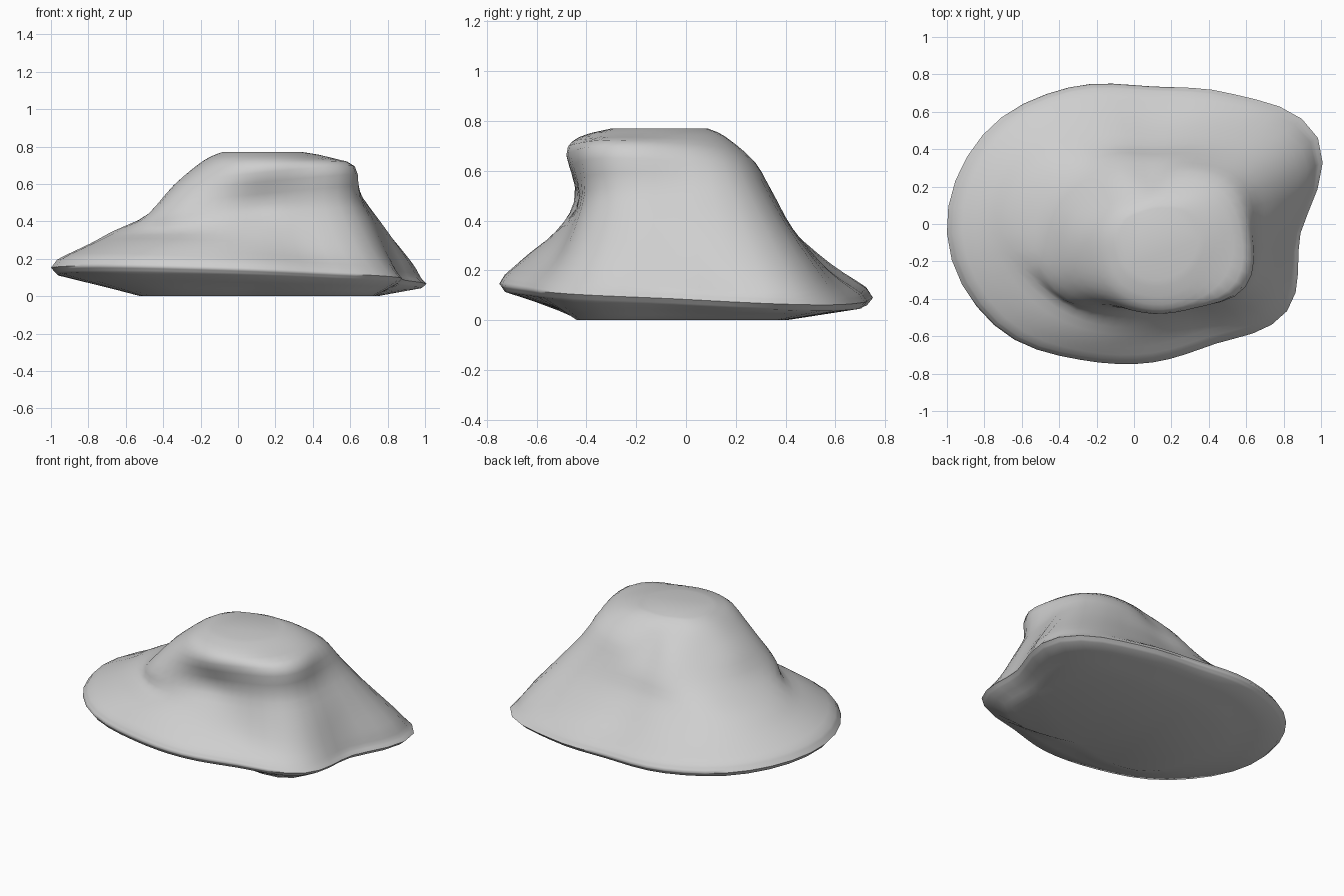
import bpy, bmesh, math

default = bpy.data.objects.get("Cube")
if default:
    bpy.data.objects.remove(default)

CENTRE_X, CENTRE_Y = 0.1, -0.05
SIDES = 48       # points around each contour
STEPS = 3        # vertical steps between contours

# Contour radii every 30 degrees, counter-clockwise from +x
FOOT = [.62, .70, .52, .45, .50, .58, .62, .60, .43, .32, .42, .66]
RIM = [.79, 1.02, .86, .785, .90, 1.05, 1.1, .98, .78, .69, .68, .83]
SHELF = [.73, .92, .71, .61, .72, .86, .89, .79, .65, .56, .56, .73]
SLOPE = [.65, .73, .55, .47, .55, .72, .77, .64, .53, .46, .48, .64]
RECESS = [.56, .59, .46, .40, .46, .53, .57, .60, .46, .38, .43, .57]
LIP = [.51, .48, .38, .30, .35, .38, .44, .46, .43, .43, .46, .56]
SHOULDER = [.38, .33, .24, .20, .20, .24, .28, .31, .36, .38, .39, .39]

# radii, scale, height, tilt along x, tilt along y
CONTOURS = [
    (FOOT, 1, 0, 0, 0),
    (RIM, .97, .085, -.03, -.04),
    (RIM, 1, .115, -.035, -.04),
    (RIM, .97, .15, -.045, -.04),
    (SHELF, 1, .24, -.05, -.04),
    (SLOPE, 1, .36, .02, 0),
    (RECESS, 1, .48, .08, 0),
    (LIP, 1, .62, .1, -.06),
    (SHOULDER, 1, .73, .03, 0),
    (SHOULDER, .65, .77, 0, 0),
]


def spline(a, b, c, d, t):
    """Smooth curve from b to c, guided by a and d."""
    return b + t / 2 * (c - a + t * (2 * a - 5 * b + 4 * c - d
                                     + t * (3 * (b - c) + d - a)))


def contour_points(radii, scale, height, tilt_x, tilt_y):
    """Closed outline around the shared centre."""
    count = len(radii)
    points = []
    for i in range(SIDES):
        place = i * count / SIDES
        k = int(place)
        near = [radii[(k + j) % count] for j in (-1, 0, 1, 2)]
        radius = spline(*near, place - k) * scale
        angle = math.tau * i / SIDES
        x = CENTRE_X + radius * math.cos(angle)
        y = CENTRE_Y + radius * math.sin(angle)
        points.append((x, y, height + tilt_x * x + tilt_y * y))
    return points


def loft(rings):
    """Add smooth in-between rings, keeping the foot crisp."""
    result = []
    last = len(rings) - 1
    for k in range(last):
        quad = [rings[min(max(k + j, 0), last)] for j in (-1, 0, 1, 2)]
        for s in range(STEPS):
            t = s / STEPS
            ring = []
            for a, b, c, d in zip(*quad):
                if k < 3:
                    ring.append([p + (q - p) * t for p, q in zip(b, c)])
                else:
                    ring.append([spline(*v, t) for v in zip(a, b, c, d)])
            result.append(ring)
    return result + [rings[last]]


# Rock body: stacked contours closed by a flat base and a flat crown
bm = bmesh.new()
rings = loft([contour_points(*c) for c in CONTOURS])
layers = [[bm.verts.new(p) for p in ring] for ring in rings]
for low, high in zip(layers, layers[1:]):
    for i in range(SIDES):
        j = (i + 1) % SIDES
        bm.faces.new((low[i], low[j], high[j], high[i]))
bm.faces.new(layers[0][::-1])
bm.faces.new(layers[-1])
bmesh.ops.recalc_face_normals(bm, faces=bm.faces)

mesh = bpy.data.meshes.new("rock")
bm.to_mesh(mesh)
bm.free()
rock = bpy.data.objects.new("rock", mesh)
bpy.context.collection.objects.link(rock)

# Plain stone colour
stone = bpy.data.materials.new("light_grey_stone")
stone.use_nodes = True
colour = (0.62, 0.62, 0.62, 1)
stone.diffuse_color = colour
stone.node_tree.nodes["Principled BSDF"].inputs["Base Color"].default_value = colour
mesh.materials.append(stone)

bpy.ops.object.select_all(action="DESELECT")
rock.select_set(True)
bpy.context.view_layer.objects.active = rock
bpy.ops.object.shade_smooth_by_angle(angle=math.radians(75))
